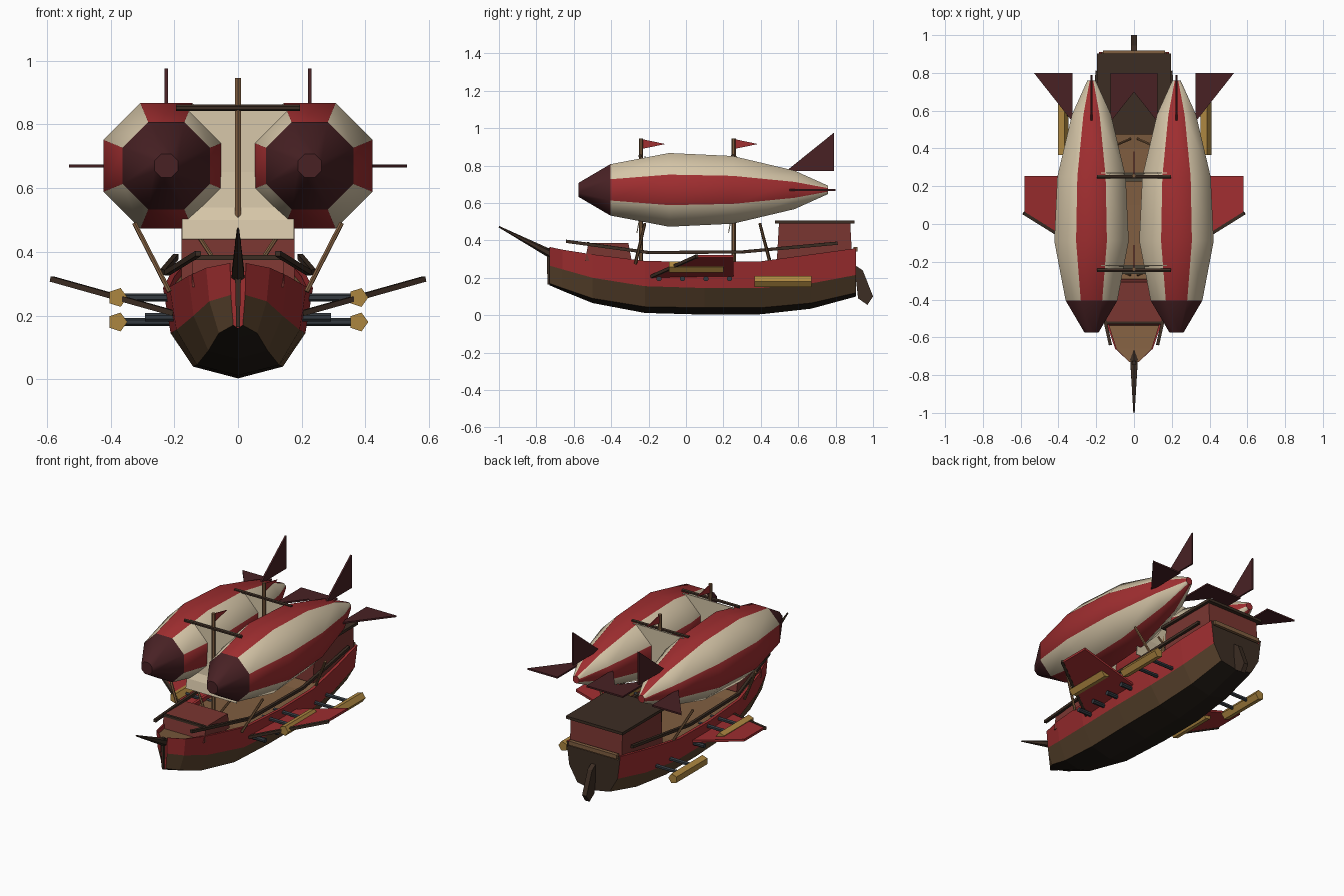
import bpy, bmesh, math
from mathutils import Vector

if "Cube" in bpy.data.objects:
    bpy.data.objects.remove(bpy.data.objects["Cube"])


def colour(name, r, g, b):
    m = bpy.data.materials.new(name)
    lin = [((c / 255 + 0.055) / 1.055) ** 2.4 for c in (r, g, b)]
    m.diffuse_color = (*lin, 1)
    m.use_nodes = True
    m.node_tree.nodes["Principled BSDF"].inputs["Base Color"].default_value = m.diffuse_color
    return m


RED = colour("red paint", 160, 46, 48)
CREAM = colour("cream cloth", 214, 198, 168)
MAROON = colour("dark maroon", 72, 33, 36)
WALL = colour("red brown wall", 122, 54, 49)
BROWN = colour("hull brown", 92, 69, 46)
KEEL = colour("keel black brown", 34, 27, 21)
TRIM = colour("dark wood trim", 60, 45, 35)
TAN = colour("light wood", 128, 94, 64)
GOLD = colour("brass", 172, 134, 64)
STEEL = colour("gun steel", 52, 58, 64)


def build(name, verts, faces, mats, rule=None, smooth=None):
    """Mesh object; rule(face index) picks the material slot."""
    me = bpy.data.meshes.new(name)
    me.from_pydata([tuple(v) for v in verts], [], faces)
    for m in mats:
        me.materials.append(m)
    if rule:
        for p in me.polygons:
            p.material_index = rule(p.index)
    bm = bmesh.new()
    bm.from_mesh(me)
    bmesh.ops.recalc_face_normals(bm, faces=bm.faces)
    bm.to_mesh(me)
    bm.free()
    ob = bpy.data.objects.new(name, me)
    bpy.context.collection.objects.link(ob)
    if smooth:
        bpy.ops.object.select_all(action='DESELECT')
        ob.select_set(True)
        bpy.context.view_layer.objects.active = ob
        bpy.ops.object.shade_smooth_by_angle(angle=math.radians(smooth))
    return ob


def loft(name, rings, mats, rule=None, smooth=None):
    """Closed rings joined in order, with both ends capped."""
    n = len(rings[0])
    faces = [(i * n + j, i * n + (j + 1) % n, (i + 1) * n + (j + 1) % n, (i + 1) * n + j)
             for i in range(len(rings) - 1) for j in range(n)]
    faces += [tuple(range(n)), tuple((len(rings) - 1) * n + j for j in range(n))]
    return build(name, [v for r in rings for v in r], faces, mats, rule, smooth)


def plate(name, pts, offset, mat):
    """Flat outline thickened both ways along the offset vector."""
    o = Vector(offset) / 2
    return loft(name, [[Vector(p) - o for p in pts], [Vector(p) + o for p in pts]], [mat])


def rod(name, p, q, r, mat, r2=None, n=6):
    p, q = Vector(p), Vector(q)
    rot = (q - p).to_track_quat('Z', 'Y')
    ends = []
    for c, rad in ((p, r), (q, r if r2 is None else r2)):
        ends.append([c + rot @ Vector((math.cos(a) * rad, math.sin(a) * rad, 0))
                     for a in (math.tau * (k + .5) / n for k in range(n))])
    return loft(name, ends, [mat])


def box(name, x, y0, y1, z0, z1, mat, lean=0):
    """Box centred on x = 0; lean shifts the top of both ends inward."""
    return loft(name, [[(-x, y0, z0), (x, y0, z0), (x, y1, z0), (-x, y1, z0)],
                       [(-x, y0 + lean, z1), (x, y0 + lean, z1),
                        (x, y1 - lean, z1), (-x, y1 - lean, z1)]], [mat])


# Hull stations: y, keel, chine, band and gunwale heights, half width
stations = [(-.73, .16, .17, .265, .365, .025), (-.66, .13, .145, .245, .35, .10),
            (-.5, .065, .09, .2, .325, .155), (-.22, .012, .045, .155, .29, .215),
            (.1, .003, .04, .145, .284, .235), (.4, .005, .04, .145, .288, .235),
            (.67, .035, .065, .17, .325, .215), (.91, .1, .12, .215, .358, .185)]
rings = []
for y, k, c, b, t, w in stations:
    half = [(.6 * w, c), (.9 * w, b), (w, t), (w * .92, t), (w * .92, t - .025)]
    rings.append([(0, y, k)] + [(x, y, z) for x, z in half]
                 + [(-x, y, z) for x, z in reversed(half)])
strakes = [0, 1, 2, 2, 2, 3, 2, 2, 2, 1, 0]
last = (len(stations) - 1) * 11
loft("hull", rings, [KEEL, BROWN, RED, TAN, TRIM],
     lambda i: strakes[i % 11] if i < last else (2 if i == last else 4))

# Bow and stern fittings
rod("bowsprit", (0, -.68, .305), (0, -1, .473), .026, TRIM, .004)
rod("stem_post", (0, -.735, .36), (0, -.735, .165), .014, TRIM, .008, 4)
plate("rudder", [(0, .9, .27), (0, .945, .24), (0, 1, .1), (0, .97, .055), (0, .92, .09)],
      (.03, 0, 0), TRIM)

# Deck houses
box("forecastle", .145, -.54, -.29, .29, .385, WALL, .018)
box("forecastle_beam", .145, -.53, -.515, .375, .39, TRIM)
box("stern_cabin", .178, .485, .89, .28, .492, WALL, .012)
box("cabin_roof", .195, .475, .902, .49, .507, TRIM)
box("stern_board", .165, .895, .918, .34, .365, TAN)

# Masts with yards, sails and flags
for y in (-.24, .255):
    rod("mast", (0, y, .27), (0, y, .945), .011, TAN)
    rod("yard", (-.195, y - .005, .852), (.195, y - .005, .852), .01, TRIM)
    prof = [(.018, .85), (.014, .65), (.005, .54), (-.014, .5), (-.025, .44)]
    sv = [(s * .175, y + d, z) for d, z in prof for s in (-1, 1)]
    sail = build("sail", sv, [(2 * i, 2 * i + 1, 2 * i + 3, 2 * i + 2) for i in range(4)], [CREAM])
    sail.modifiers.new("thickness", 'SOLIDIFY').thickness = .005
    plate("flag", [(0, y, .942), (0, y + .13, .915), (0, y, .888)], (.005, 0, 0), RED)

# Balloon profile: y, distance from axis to flat side
profile = [(-.575, .037), (-.405, .137), (-.09, .197), (.25, .181), (.58, .103), (.76, .022)]
ZC = .67
for s in (-1, 1):
    cx = s * .225
    rings = []
    for y, a in profile:
        r = a / math.cos(math.pi / 8)
        rings.append([(cx + r * math.cos(t), y, ZC + r * math.sin(t))
                      for t in (math.tau * (k + .5) / 8 for k in range(8))])
    # nose, then alternating stripes
    loft("balloon", rings, [MAROON, RED, CREAM],
         lambda i: 0 if i < 8 or i == 40 else (1 if i >= 40 or i % 2 else 2), 50)

    # Tail fins
    plate("tail_fin_top", [(cx, .535, .77), (cx, .79, .975), (cx, .79, .77)], (.01, 0, 0), MAROON)
    for d in (-1, 1):
        plate("tail_fin_side", [(cx + d * .1, .54, ZC), (cx + d * .305, .8, ZC),
                                (cx + d * .1, .8, ZC)], (0, 0, .01), MAROON)

    # Suspension poles
    for y0, y1 in ((-.22, -.27), (.395, .45)):
        rod("suspension_pole", (s * .325, y0, .49), (s * .215, y1, .275), .008, TAN)
        rod("inner_pole", (s * .15, y0, .49), (s * .02, y1, .29), .007, TAN)

    # Hand rail along each side
    rail = [(.125, -.64, .395), (.222, -.2, .335), (.235, .3, .338), (.195, .81, .385)]
    for p, q in zip(rail, rail[1:]):
        rod("hand_rail", (s * p[0], *p[1:]), (s * q[0], *q[1:]), .012, TRIM, n=4)

    # Side wing with a dark leading spar
    plate("wing", [(s * .2, -.18, .207), (s * .58, .06, .315), (s * .58, .255, .315),
                   (s * .2, .255, .207)], (0, 0, .014), RED)
    rod("wing_spar", (s * .2, -.182, .207), (s * .585, .058, .315), .012, TRIM, n=4)

    # Brass pods on steel struts
    for y0, y1, z in ((-.09, .2, .257), (.365, .67, .18)):
        rod("brass_pod", (s * .378, y0, z), (s * .378, y1, z), .031, GOLD, n=5)
        for f in (.3, .7):
            y = y0 + f * (y1 - y0)
            rod("pod_strut", (s * .17, y, z), (s * .37, y, z), .012, STEEL)

    # Broadside cannons
    for k in range(4):
        y = -.145 + k * .126
        rod("cannon", (s * .18, y, .195), (s * .292, y, .195), .014, STEEL, n=8)
